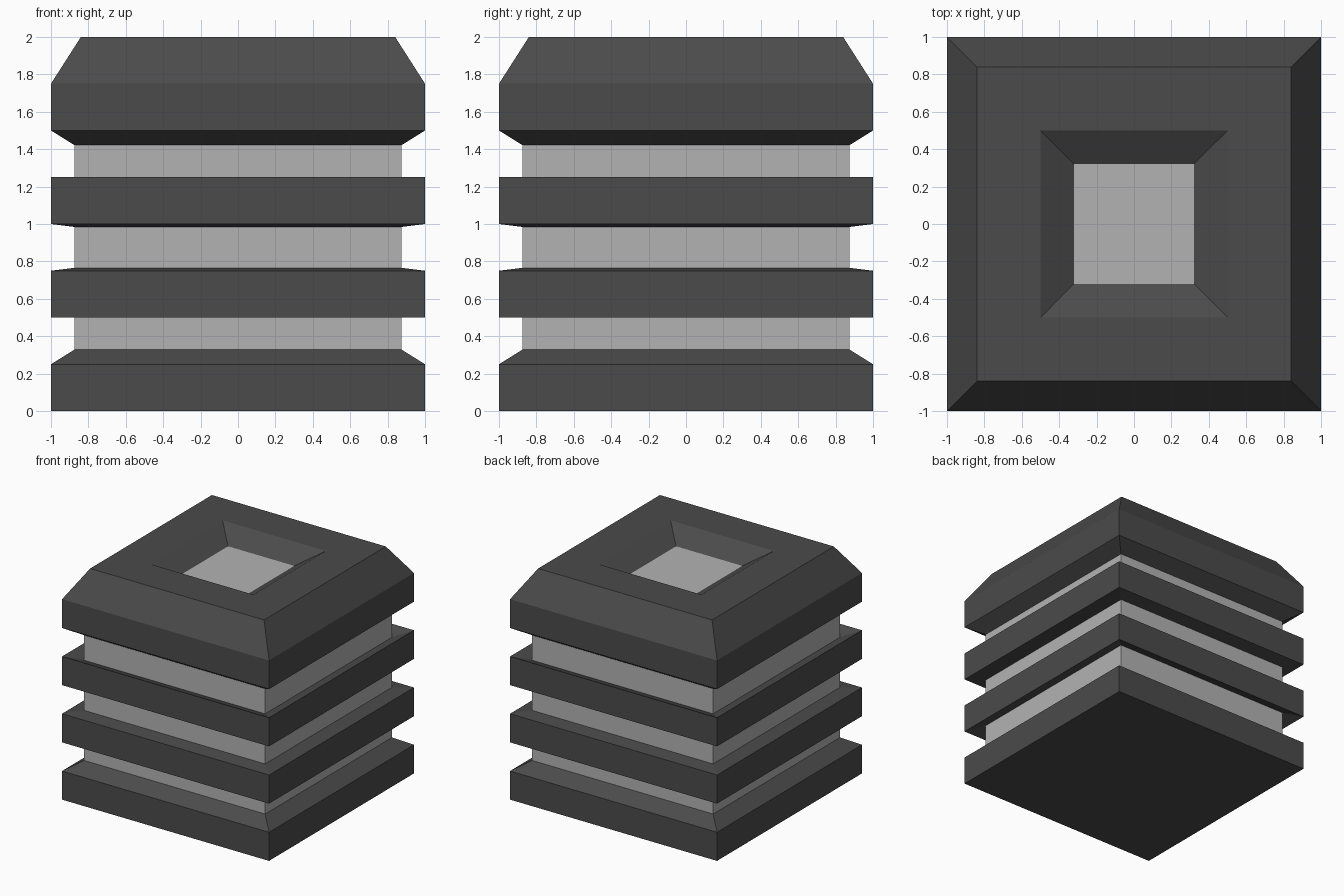
import bpy, bmesh

if "Cube" in bpy.data.objects:
    bpy.data.objects.remove(bpy.data.objects["Cube"])

DARK, LIGHT = 0, 1


def material(name, value):
    m = bpy.data.materials.new(name)
    m.diffuse_color = (value, value, value, 1)
    m.use_nodes = True
    m.node_tree.nodes["Principled BSDF"].inputs["Base Color"].default_value = m.diffuse_color
    return m


def square_loft(name, profile, mats):
    """Loft square rings (half width, z, material of the strip above)."""
    bm = bmesh.new()
    rings = [[bm.verts.new((sx * r, sy * r, z))
              for sx, sy in ((-1, -1), (1, -1), (1, 1), (-1, 1))]
             for r, z, _ in profile]
    bm.faces.new(rings[0][::-1])
    for a, b, (_, _, mat) in zip(rings, rings[1:], profile):
        for i in range(4):
            j = (i + 1) % 4
            bm.faces.new((a[i], a[j], b[j], b[i])).material_index = mat
    bm.faces.new(rings[-1]).material_index = profile[-1][2]
    me = bpy.data.meshes.new(name)
    bm.to_mesh(me)
    bm.free()
    for m in mats:
        me.materials.append(m)
    ob = bpy.data.objects.new(name, me)
    bpy.context.collection.objects.link(ob)
    return ob


# Grooves: inner edges are the outer edges scaled toward z = 0.875
INSET, PIVOT = 0.875, 0.875
profile = [(1, 0, DARK)]
for low in (0.25, 0.75, 1.25):
    high = low + 0.25
    inner_low, inner_high = (PIVOT + INSET * (z - PIVOT) for z in (low, high))
    profile += [(1, low, DARK), (INSET, inner_low, LIGHT),
                (INSET, inner_high, DARK), (1, high, DARK)]

# Chamfered top with a sloped square recess and light floor
profile += [(1, 1.75, DARK), (0.84, 2, DARK), (0.5, 2, DARK), (0.32, 1.89, LIGHT)]

square_loft("banded_block", profile,
            [material("dark_grey", 0.07), material("light_grey", 0.45)])
